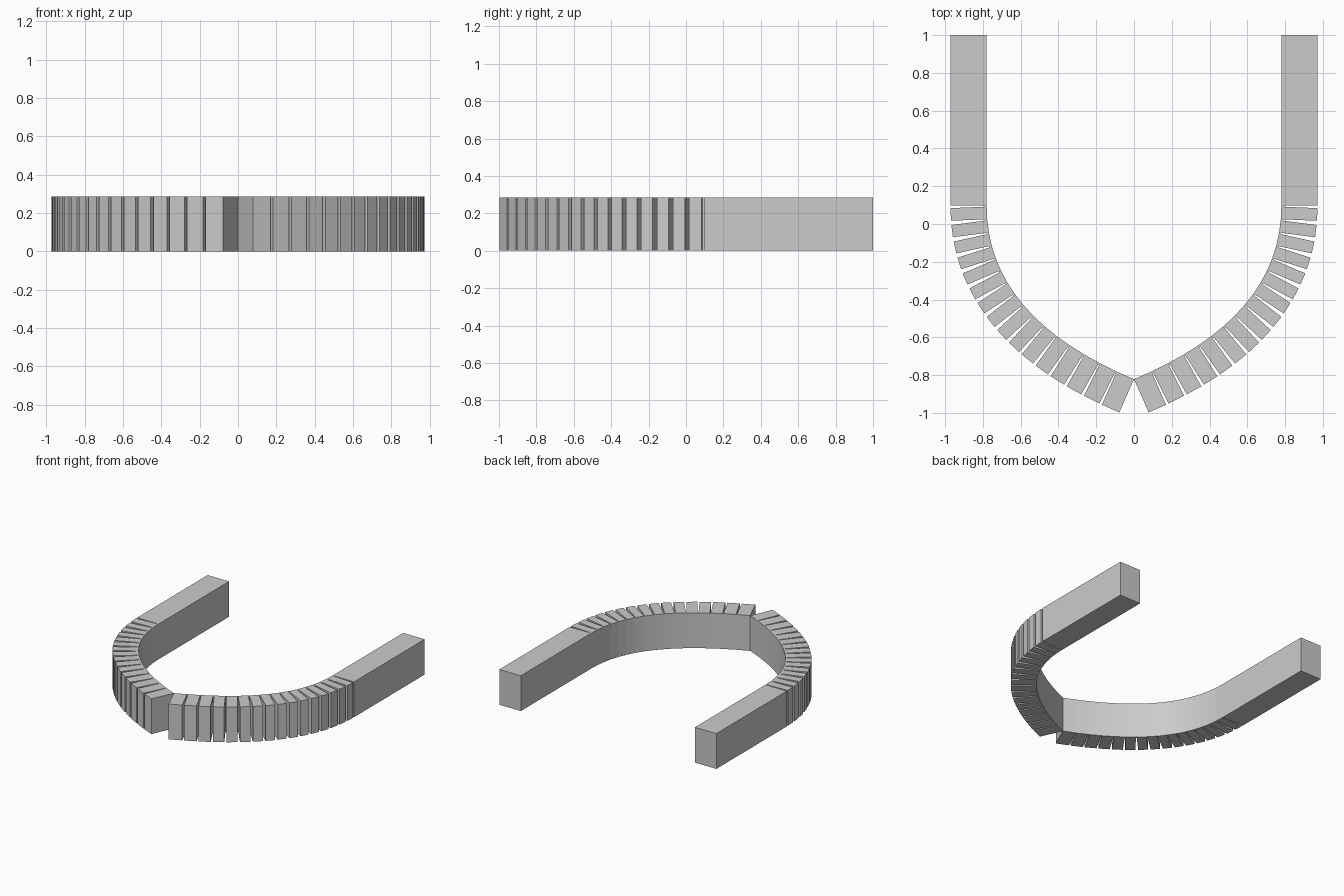
import bpy, bmesh
from mathutils import Vector

if "Cube" in bpy.data.objects:
    bpy.data.objects.remove(bpy.data.objects["Cube"])

T = 0.192       # strip thickness
H = 0.286       # strip height
SKIN = 0.012    # uncut inner layer left behind the kerfs
KERF = 0.003    # half width of each saw cut
N = 16          # kerfed blocks on each side

# Inner bend curve: leg end -> apex
P0, P1, P2 = Vector((0.78, 0.095)), Vector((0.78, -0.495)), Vector((0, -0.822))


def bend(t):
    return (1 - t) ** 2 * P0 + 2 * t * (1 - t) * P1 + t * t * P2


# Inner points: top of the straight leg, then the bend
inner = [Vector((0.78, 1.0))] + [bend(i / N) for i in range(N + 1)]

# Outer toothed outline, one tooth per inner segment
outer = []
last = len(inner) - 2
for i in range(last + 1):
    a, b = inner[i], inner[i + 1]
    d = (b - a).normalized()
    n = Vector((-d.y, d.x))
    a2 = a if i == 0 else a + d * KERF
    b2 = b if i == last else b - d * KERF
    if i > 0:
        outer.append(a2 + n * SKIN)
    outer += [a2 + n * T, b2 + n * T]
    if i < last:
        outer.append(b2 + n * SKIN)

# Extrude the outline into a kerf-bent half
bm = bmesh.new()
outline = inner + outer[::-1]
face = bm.faces.new([bm.verts.new((p.x, p.y, 0)) for p in outline])
res = bmesh.ops.extrude_face_region(bm, geom=[face])
top = [v for v in res["geom"] if isinstance(v, bmesh.types.BMVert)]
bmesh.ops.translate(bm, verts=top, vec=(0, 0, H))
bmesh.ops.recalc_face_normals(bm, faces=bm.faces)
mesh = bpy.data.meshes.new("kerf_bent_strip")
bm.to_mesh(mesh)
bm.free()
strip = bpy.data.objects.new("kerf_bent_strip", mesh)
bpy.context.collection.objects.link(strip)

# Mirror to the other side, leaving the open joint at the apex
mir = strip.modifiers.new("mirror", 'MIRROR')
mir.use_axis[0] = True
mir.use_mirror_merge = False
